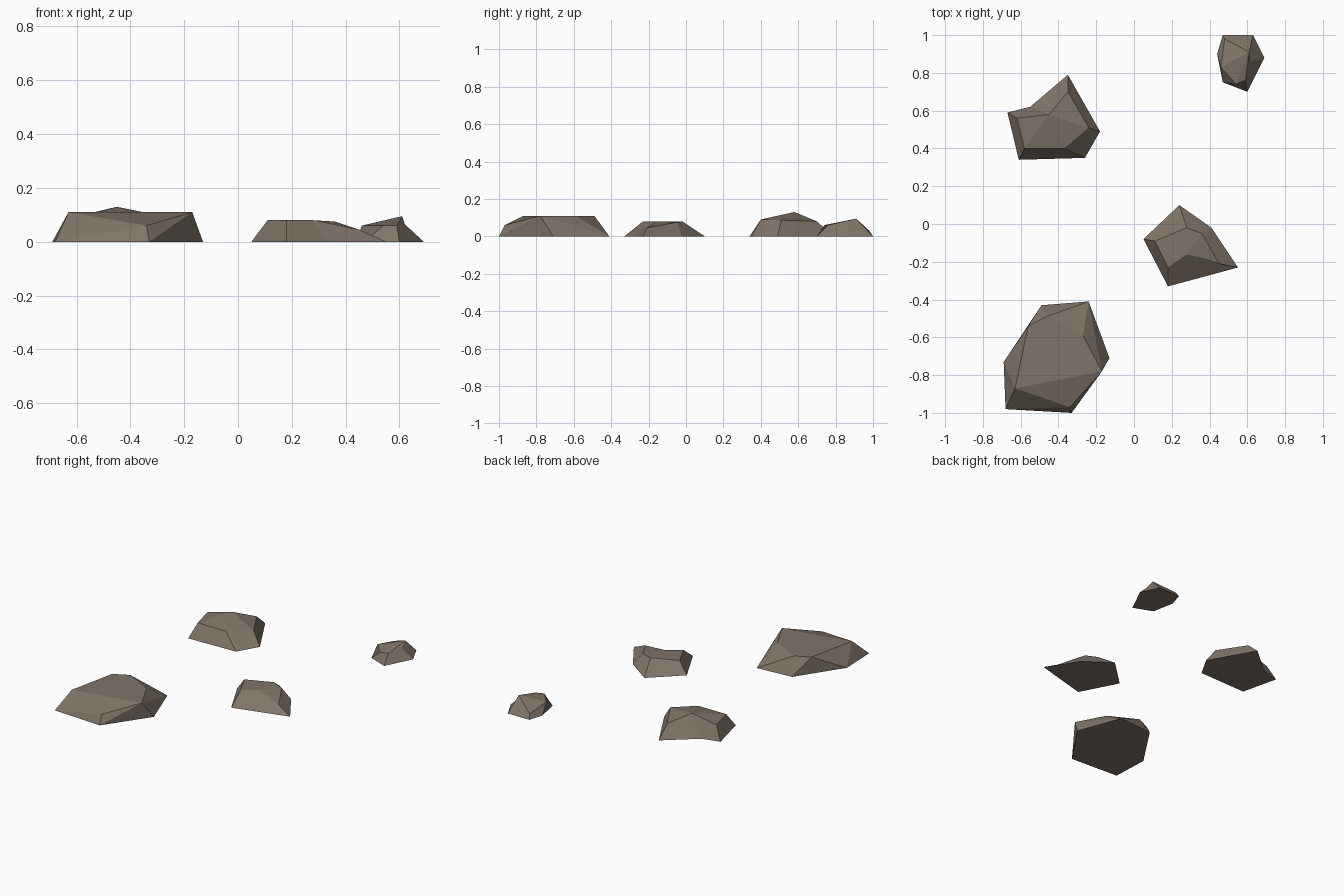
import bpy
import bmesh

cube = bpy.data.objects.get("Cube")
if cube:
    bpy.data.objects.remove(cube, do_unlink=True)

stone = bpy.data.materials.new("brown_stone")
stone.use_nodes = True
colour = (0.216, 0.174, 0.138, 1)
stone.diffuse_color = colour
bsdf = stone.node_tree.nodes["Principled BSDF"]
bsdf.inputs["Base Color"].default_value = colour
bsdf.inputs["Roughness"].default_value = 0.9


def rock(name, base, top, hub=None):
    """Join a ground outline to a top outline; the top fans out from corner
    'hub', or the rock is a plain convex hull when no hub is given."""
    bm = bmesh.new()
    low = [bm.verts.new((x, y, 0)) for x, y in base]
    high = [bm.verts.new(p) for p in top]
    if hub is None:
        bmesh.ops.convex_hull(bm, input=bm.verts[:])
    else:
        n = len(low)
        bm.faces.new(low)
        for i in range(n):
            j = (i + 1) % n
            bm.faces.new((low[i], low[j], high[j], high[i]))
        for k in range(1, n - 1):
            a, b = (hub + k) % n, (hub + k + 1) % n
            bm.faces.new((high[hub], high[a], high[b]))
    bmesh.ops.recalc_face_normals(bm, faces=bm.faces[:])
    mesh = bpy.data.meshes.new(name)
    bm.to_mesh(mesh)
    bm.free()
    mesh.materials.append(stone)
    obj = bpy.data.objects.new(name, mesh)
    bpy.context.collection.objects.link(obj)
    return obj


# Broad flat boulder at the front
rock("large_front_rock",
     [(-.69, -.73), (-.49, -.43), (-.24, -.41), (-.13, -.71), (-.33, -1), (-.68, -.98)],
     [(-.56, -.54, .11), (-.46, -.49, .11), (-.27, -.59, .11),
      (-.17, -.78, .11), (-.34, -.97, .06), (-.63, -.87, .11)])

# Wedge with a notched front slope
rock("middle_rock",
     [(.05, -.08), (.24, .1), (.41, -.02), (.55, -.23), (.33, -.29), (.18, -.33)],
     [(.11, -.09, .08), (.28, -.02, .08), (.36, -.05, .075),
      (.45, -.21, .045), (.28, -.16, .08), (.18, -.23, .08)], hub=4)

# Peaked rock with a hollow back corner
rock("peaked_back_rock",
     [(-.67, .59), (-.55, .62), (-.35, .79), (-.18, .49), (-.26, .35), (-.61, .34)],
     [(-.62, .56, .09), (-.45, .58, .13), (-.35, .7, .08),
      (-.24, .51, .087), (-.37, .4, .09), (-.58, .4, .09)], hub=1)

# Small stone at the far corner
rock("small_back_rock",
     [(.44, .9), (.47, 1), (.63, 1), (.69, .88), (.6, .7), (.47, .75)],
     [(.46, .83, .06), (.48, .98, .03), (.61, .91, .095),
      (.62, .86, .065), (.59, .76, .06), (.54, .74, .06)], hub=2)
